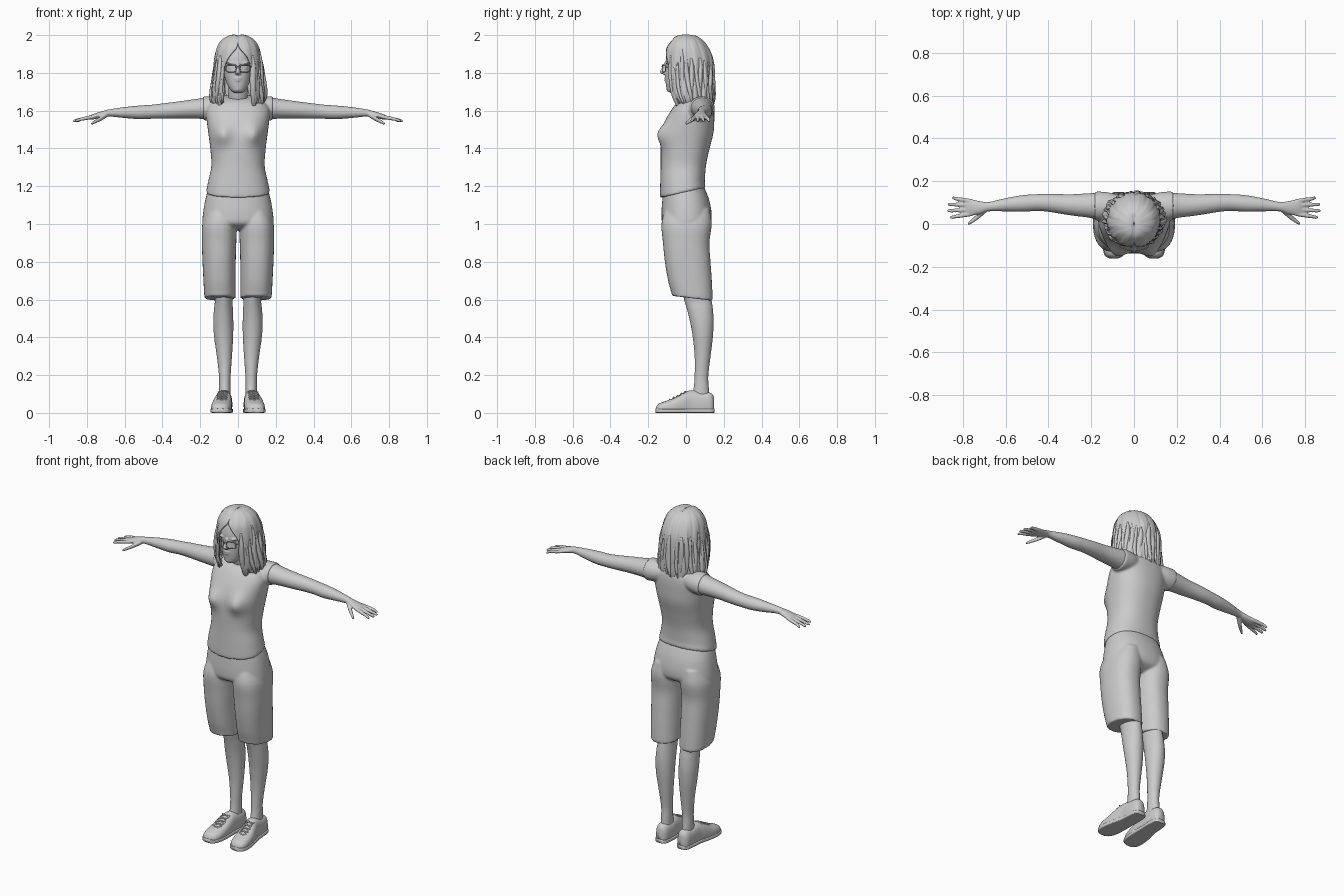
import bpy, bmesh, math, random
from mathutils import Vector, Matrix
random.seed(4)

def spline(rows, k=4):
    """Catmull-Rom resampling of tuples"""
    out = []
    for i in range(len(rows) - 1):
        a, b, c, d = rows[max(i - 1, 0)], rows[i], rows[i + 1], rows[min(i + 2, len(rows) - 1)]
        for j in range(k):
            t = j / k
            out.append([.5 * (2*q + (r-p)*t + (2*p-5*q+4*r-s)*t*t + (3*q-p-3*r+s)*t**3)
                        for p, q, r, s in zip(a, b, c, d)])
    return out + [list(rows[-1])]

def fb(z, cx, rx, front, back, tilt=0):
    """Horizontal section from its front and back y"""
    return (z, cx, (front + back) / 2, rx, (back - front) / 2, tilt)

def loft(bm, rows, axis='z', e=2.0, n=32, k=4, s=1):
    """Closed skin over elliptical sections (position, c1, c2, r1, r2[, tilt])"""
    rows = [tuple(r) + (0,) * (6 - len(r)) for r in rows]
    rings = []
    for p, c1, c2, r1, r2, tilt in spline(rows, k):
        ring = []
        for i in range(n):
            a = 2 * math.pi * i / n
            u, v = [math.copysign(abs(w) ** (2 / e), w) for w in (math.cos(a), math.sin(a))]
            q, h, w = c1 + max(r1, .001) * u, c2 + max(r2, .001) * v, p + tilt * r2 * v
            co = {'z': (q, h, w), 'x': (w, q, h), 'y': (q, w, h)}[axis]
            ring.append(bm.verts.new((co[0] * s, co[1], co[2])))
        rings.append(ring)
    for A, B in zip(rings, rings[1:]):
        for i in range(n):
            bm.faces.new((A[i], A[(i + 1) % n], B[(i + 1) % n], B[i]))
    bm.faces.new(rings[0][::-1])
    bm.faces.new(rings[-1])

def ball(bm, c, r):
    bmesh.ops.create_uvsphere(bm, u_segments=20, v_segments=12, radius=1,
                              matrix=Matrix.Translation(c) @ Matrix.Diagonal((*r, 1)))

def finish(name, bm, voxel=0, mirror=False, smooth=3):
    bmesh.ops.recalc_face_normals(bm, faces=bm.faces)
    for f in bm.faces:
        f.smooth = True
    me = bpy.data.meshes.new(name)
    bm.to_mesh(me)
    bm.free()
    ob = bpy.data.objects.new(name, me)
    bpy.context.collection.objects.link(ob)
    if voxel:
        m = ob.modifiers.new("blend", 'REMESH')
        m.mode, m.voxel_size, m.use_smooth_shade = 'VOXEL', voxel, True
        m = ob.modifiers.new("soften", 'SMOOTH')
        m.factor, m.iterations = .5, smooth
    if mirror:
        ob.modifiers.new("mirror", 'MIRROR')
    return ob

def wire(name, paths, r, cyclic=False, mirror=False):
    cu = bpy.data.curves.new(name, 'CURVE')
    cu.dimensions, cu.bevel_depth, cu.bevel_resolution = '3D', r, 2
    for path in paths:
        sp = cu.splines.new('POLY')
        sp.points.add(len(path) - 1)
        for p, co in zip(sp.points, path):
            p.co = (*co, 1)
        sp.use_cyclic_u = cyclic
    ob = bpy.data.objects.new(name, cu)
    bpy.context.collection.objects.link(ob)
    if mirror:
        ob.modifiers.new("mirror", 'MIRROR')

# Sleeveless top with armhole stubs and bust
bm = bmesh.new()
loft(bm, [fb(1.165, 0, .166, -.135, .10, .22), fb(1.18, 0, .167, -.138, .102, .2),
          fb(1.23, 0, .157, -.136, .10), fb(1.31, 0, .141, -.134, .106), fb(1.4, 0, .147, -.134, .125),
          fb(1.48, 0, .157, -.13, .145), fb(1.55, 0, .166, -.108, .15), fb(1.6, 0, .168, -.08, .15),
          fb(1.64, 0, .15, -.05, .145), fb(1.665, 0, .11, -.025, .13, .1),
          fb(1.675, 0, .07, -.012, .108, .2)], e=2.3, n=48)
for s in (1, -1):
    loft(bm, [(.07, .08, 1.62, .055, .05), (.12, .082, 1.615, .066, .06),
              (.165, .084, 1.612, .068, .064), (.184, .085, 1.612, .066, .063)], 'x', s=s)
for v in bm.verts:
    if v.co.y < 0:
        d = ((abs(v.co.x) - .085) / .045) ** 2 + ((v.co.z - 1.475) / .055) ** 2
        v.co.y -= .036 * math.exp(-d)
finish("sleeveless_top", bm, .007)

# Knee-length shorts
bm = bmesh.new()
loft(bm, [fb(1.21, 0, .15, -.118, .09), fb(1.13, 0, .173, -.125, .122), fb(1.05, 0, .186, -.13, .136),
          fb(1.0, 0, .187, -.122, .125), fb(.97, 0, .16, -.07, .07)], e=2.3, n=48)
for s in (1, -1):
    loft(bm, [fb(1.08, .09, .07, -.11, .125), fb(1.0, .098, .091, -.13, .136), fb(.9, .1, .091, -.122, .124),
              fb(.8, .1, .088, -.112, .13), fb(.7, .098, .085, -.095, .137),
              fb(.625, .096, .083, -.078, .141, -.12), fb(.607, .095, .081, -.074, .139, -.12)], e=2.3, s=s)
finish("shorts", bm, .007)

# Bare legs
bm = bmesh.new()
loft(bm, [fb(.72, .08, .055, -.04, .12), fb(.6, .076, .047, -.01, .135), fb(.55, .077, .05, .005, .142),
          fb(.48, .078, .053, .022, .146), fb(.4, .076, .05, .036, .142), fb(.3, .072, .04, .046, .13),
          fb(.2, .07, .031, .046, .118), fb(.14, .07, .03, .042, .12), fb(.08, .07, .03, .03, .125)])
finish("leg", bm, mirror=True)

# Shoes: rounded uppers, flat soles, crossed laces
shoe = [(-.158, .094, .018, .03), (-.145, .093, .04, .048), (-.11, .09, .052, .062), (-.06, .086, .053, .08),
        (-.01, .08, .048, .108), (.03, .075, .043, .12), (.08, .072, .042, .112),
        (.13, .072, .036, .106), (.148, .072, .02, .085)]
bm = bmesh.new()
loft(bm, [(y, cx, h * .4, rx, h * .6) for y, cx, rx, h in shoe], 'y', e=2.5)
for v in bm.verts:
    v.co.z = max(v.co.z, .005)
finish("shoe_upper", bm, mirror=True)
bm = bmesh.new()
loft(bm, [(y * 1.015, cx, .011, rx + .004, .011) for y, cx, rx, h in shoe], 'y', e=6)
finish("shoe_sole", bm, mirror=True)
laces = []
for i in range(5):
    y = -.085 + .02 * i
    z, cx = .07 + .52 * (y + .085), .087 - .08 * (y + .085)
    for d in (-.008, .008):
        laces.append([(cx - .026, y - d, z - .006 - d * .5), (cx, y, z + .002), (cx + .026, y + d, z - .006 + d * .5)])
wire("shoe_laces", laces, .0035, mirror=True)

# Arms with hands
bm = bmesh.new()
loft(bm, [(.13, .085, 1.61, .055, .053), (.18, .085, 1.612, .06, .057), (.22, .087, 1.61, .056, .052),
          (.3, .09, 1.605, .049, .046), (.4, .099, 1.598, .042, .04), (.46, .1, 1.594, .039, .037),
          (.52, .096, 1.591, .039, .036), (.6, .09, 1.59, .031, .029), (.68, .081, 1.588, .022, .019),
          (.72, .077, 1.58, .03, .017), (.77, .077, 1.567, .039, .014), (.79, .077, 1.562, .036, .008)], 'x')
for y0, y1, tip in ((.047, .031, .862), (.067, .062, .874), (.088, .092, .872), (.107, .122, .853)):
    loft(bm, [(.755, y0, 1.57, .009, .009), (.79, y0 + (y1 - y0) * .3, 1.563, .0105, .0105),
              (.83, y0 + (y1 - y0) * .7, 1.555, .009, .009), (tip - .008, y1, 1.547, .0075, .0075),
              (tip, y1, 1.545, .003, .003)], 'x', n=12)
loft(bm, [(.69, .068, 1.58, .013, .012), (.72, .045, 1.562, .016, .013), (.75, .02, 1.545, .012, .01),
          (.772, .004, 1.534, .008, .008), (.778, .0, 1.531, .003, .003)], 'x', n=12)
finish("arm", bm, .0042, True, 2)

# Head and neck with nose, lips, brow and ears
bm = bmesh.new()
loft(bm, [(1.56, 0, .05, .06, .055), (1.62, 0, .046, .055, .052), (1.68, 0, .025, .05, .05), (1.76, 0, .012, .052, .05)])
loft(bm, [(1.693, 0, -.06, .018, .018), (1.703, 0, -.056, .034, .042), (1.722, 0, -.046, .048, .058),
          (1.75, 0, -.028, .062, .08), (1.79, 0, -.01, .074, .1), (1.83, 0, 0, .08, .108), (1.88, 0, .002, .083, .108),
          (1.93, 0, .004, .075, .094), (1.965, 0, .005, .05, .06), (1.98, 0, .005, .015, .02)], e=2.15)
loft(bm, [(1.79, 0, -.105, .012, .012), (1.798, 0, -.116, .016, .018), (1.808, 0, -.119, .012, .019),
          (1.83, 0, -.112, .008, .014), (1.855, 0, -.104, .008, .01)], n=16)
ball(bm, (0, -.098, 1.772), (.026, .017, .006))
ball(bm, (0, -.097, 1.76), (.022, .017, .007))
ball(bm, (0, -.085, 1.718), (.022, .02, .018))
for s in (1, -1):
    ball(bm, (s * .034, -.088, 1.853), (.026, .02, .008))
    ball(bm, (s * .085, .005, 1.82), (.01, .02, .032))
    ball(bm, (s * .034, -.086, 1.828), (.016, .014, .011))
finish("head", bm, .0045, smooth=2)

# Glasses: rims, bridge and temples
rim = []
for i in range(24):
    a = 2 * math.pi * i / 24
    u, v = [math.copysign(abs(w) ** .5, w) for w in (math.cos(a), math.sin(a))]
    x = .036 + .027 * u
    rim.append((x, -.124 + .35 * max(x - .02, 0), 1.824 + .019 * v))
wire("glasses_rims", [rim], .0028, True, True)
wire("glasses_temples", [[(.063, -.108, 1.832), (.086, -.07, 1.833), (.09, .01, 1.83)]], .0025, mirror=True)
wire("glasses_bridge", [[(-.01, -.124, 1.831), (0, -.129, 1.834), (.01, -.124, 1.831)]], .0025)

# Hair: open-fronted shell, centre parting; rows are (z, rx, ry, cy, opening half-angle)
hair = spline([(2.0, .004, .004, .0, 0), (1.992, .045, .048, 0, 0), (1.968, .084, .08, .006, 0),
               (1.93, .106, .107, .008, 6), (1.88, .117, .122, .014, 25), (1.83, .121, .126, .015, 36),
               (1.78, .125, .124, .017, 38), (1.72, .134, .12, .022, 36), (1.67, .138, .112, .03, 33),
               (1.635, .126, .10, .038, 36)])

def hair_point(row, a, grow=0.0):
    z, rx, ry, cy, a0 = row
    x, y = (rx + grow) * math.sin(a), cy - (ry + grow) * math.cos(a)
    if y < .04 and z > 1.9:
        z -= .008 * math.exp(-(x / .012) ** 2)
    return Vector((x, y, z))

bm = bmesh.new()
N, grid = 96, []
for j, row in enumerate(hair):
    a0, t = math.radians(max(row[4], 0)), j / (len(hair) - 1)
    line = []
    for i in range(N + 1):
        a = a0 + (2 * math.pi - 2 * a0) * i / N
        p = hair_point(row, a, .005 * t * math.sin(13 * a + 5 * t) + .003 * t * math.sin(29 * a - 6 * t))
        p.z += .014 * t ** 6 * math.sin(17 * a) + .008 * t ** 6 * math.sin(41 * a)
        line.append(bm.verts.new(p))
    grid.append(line)
for A, B in zip(grid, grid[1:]):
    for i in range(N):
        bm.faces.new((A[i], A[i + 1], B[i + 1], B[i]))
bmesh.ops.remove_doubles(bm, verts=bm.verts, dist=.0001)
shell = finish("hair_shell", bm)
m = shell.modifiers.new("thickness", 'SOLIDIFY')
m.thickness, m.offset = .012, 0

# Loose wavy locks lying on the shell
bm = bmesh.new()
for i in range(26):
    a = math.radians(40 + 280 * i / 25)
    start, ph, w = random.randint(12, 20), random.uniform(0, 6), random.uniform(.011, .018)
    rows = hair[start::3]
    path = []
    for j, row in enumerate(rows):
        t = j / (len(rows) - 1)
        p = hair_point(row, a + .1 * math.sin(4 * t + ph) * t, .002 + .006 * t * math.sin(5 * t + ph))
        r = w * (math.sin(math.pi * min(t * .85 + .1, 1)) + .05)
        path.append((p.z - .015 * t * t, p.x, p.y, r, r * .8))
    loft(bm, path, n=10, k=3)
finish("hair_locks", bm)
